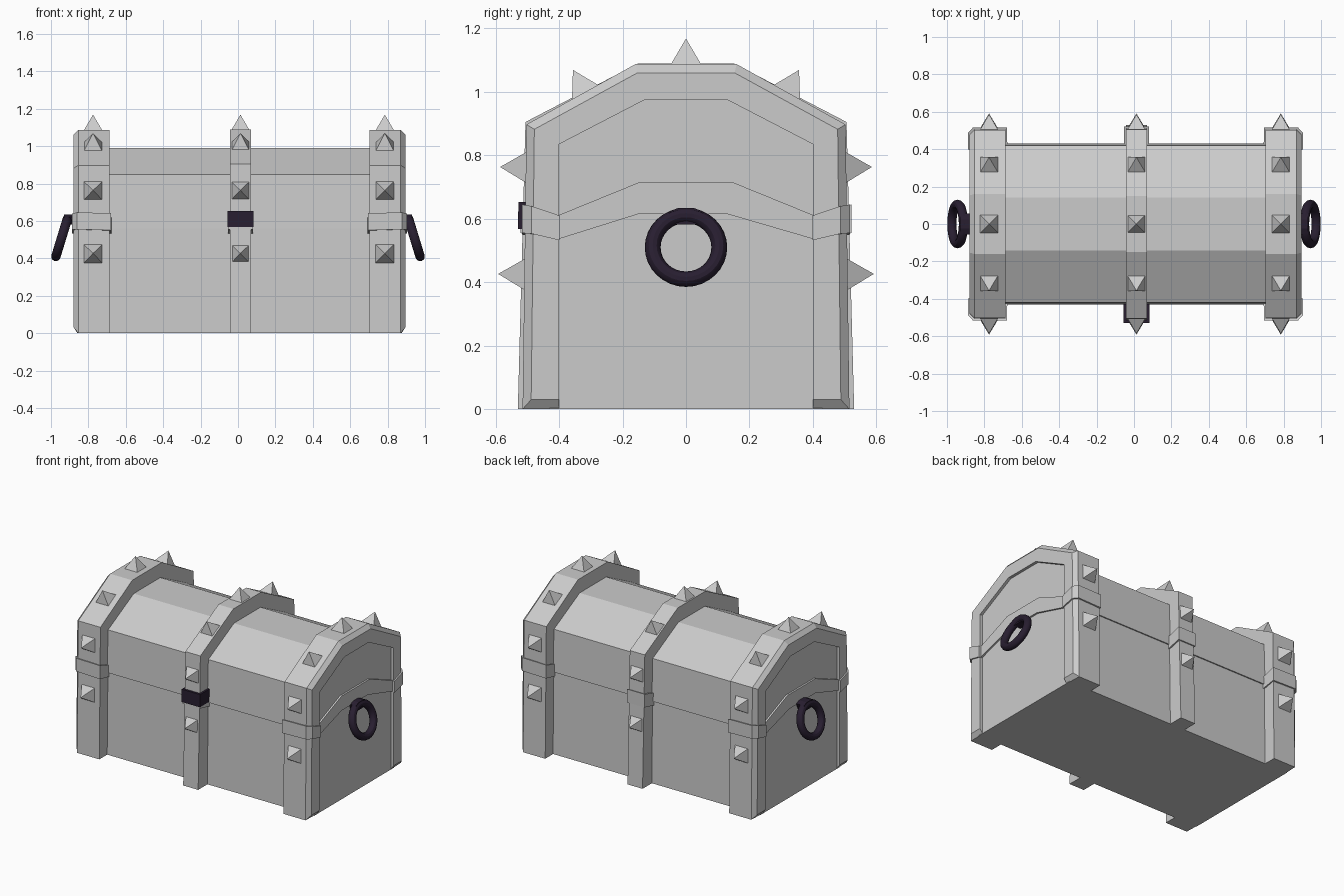
import bpy, bmesh, math
from mathutils import Vector

if "Cube" in bpy.data.objects:
    bpy.data.objects.remove(bpy.data.objects["Cube"])

OFF = 0.008  # small x offset of the chest body

dark = bpy.data.materials.new("dark_metal")
dark.diffuse_color = (0.021, 0.013, 0.03, 1)
dark.use_nodes = True
dark.node_tree.nodes["Principled BSDF"].inputs["Base Color"].default_value = dark.diffuse_color


def finish(name, bm, mat=None):
    bmesh.ops.recalc_face_normals(bm, faces=bm.faces)
    me = bpy.data.meshes.new(name)
    bm.to_mesh(me)
    bm.free()
    ob = bpy.data.objects.new(name, me)
    bpy.context.collection.objects.link(ob)
    if mat:
        me.materials.append(mat)
    return ob


def full(half):
    """Mirror a half profile (y, z) across y = 0."""
    return [(-y, z) for y, z in half] + [(y, z) for y, z in reversed(half)]


def prism(name, profile, x0, x1, mat=None):
    bm = bmesh.new()
    a = [bm.verts.new((x0, y, z)) for y, z in profile]
    b = [bm.verts.new((x1, y, z)) for y, z in profile]
    bm.faces.new(a)
    bm.faces.new(b)
    n = len(a)
    for i in range(n):
        bm.faces.new((a[i], a[(i + 1) % n], b[(i + 1) % n], b[i]))
    return finish(name, bm, mat)


def arch(name, section, caps):
    """Loop a cross-section of (x, half profile) over the chest."""
    bm = bmesh.new()
    rows = [[bm.verts.new((x, y, z)) for y, z in full(h)] for x, h in section]
    n = len(rows)
    for i in range(n):
        r, q = rows[i], rows[(i + 1) % n]
        for k in range(len(r) - 1):
            bm.faces.new((r[k], r[k + 1], q[k + 1], q[k]))
    for k in (0, -1):
        for cap in caps:
            bm.faces.new([rows[i][k] for i in cap])
    return finish(name, bm)


def slab(name, pts):
    """Solid from plan points (x, y, bottom z, top z)."""
    bm = bmesh.new()
    lo = [bm.verts.new((x, y, a)) for x, y, a, b in pts]
    hi = [bm.verts.new((x, y, b)) for x, y, a, b in pts]
    bm.faces.new(lo)
    bm.faces.new(hi)
    n = len(pts)
    for i in range(n):
        bm.faces.new((lo[i], lo[(i + 1) % n], hi[(i + 1) % n], hi[i]))
    return finish(name, bm)


def spike(name, x, y, z, normal):
    """Four-sided stud pointing along normal in the yz plane."""
    n = Vector(normal).normalized()
    u, v = Vector((1, 0, 0)), n.cross(Vector((1, 0, 0)))
    c = Vector((x, y, z)) - n * 0.005
    bm = bmesh.new()
    base = [bm.verts.new(c + u * a * 0.05 + v * b * 0.05)
            for a, b in ((-1, -1), (1, -1), (1, 1), (-1, 1))]
    tip = bm.verts.new(c + n * 0.085)
    bm.faces.new(base)
    for i in range(4):
        bm.faces.new((base[i], base[(i + 1) % 4], tip))
    finish(name, bm)


# chest base and faceted lid
prism("chest_base", full([(0.43, 0), (0.422, 0.56)]), OFF - 0.868, OFF + 0.868)
prism("chest_lid", full([(0.43, 0.56), (0.42, 0.848), (0.143, 0.99)]), OFF - 0.868, OFF + 0.868)

# chamfered end bands with their fittings
outer = [(0.515, 0), (0.503, 0.897), (0.16, 1.087)]
inset = [(0.488, 0.03), (0.478, 0.882), (0.153, 1.06)]
inner = [(0.4, 0), (0.4, 0.835), (0.13, 0.975)]
inner_up = [(0.4, 0.03)] + inner[1:]
for s, side in ((-1, "left"), (1, "right")):
    def X(d):
        return OFF + s * d
    arch(side + "_end_band",
         [(X(0.695), outer), (X(0.862), outer), (X(0.887), inset),
          (X(0.887), inner_up), (X(0.866), inner), (X(0.695), inner)],
         [(0, 1, 4, 5), (1, 2, 3, 4)])
    # angled strip across the end panel
    prism(side + "_end_strip",
          [(-0.405, 0.535), (-0.15, 0.615), (0.13, 0.615), (0.405, 0.535),
           (0.405, 0.61), (0.15, 0.714), (-0.15, 0.714), (-0.405, 0.61)],
          X(0.86), X(0.88))
    # clips around the band corners
    for t, where in ((-1, "front"), (1, "back")):
        slab(f"{side}_{where}_clip",
             [(X(d), t * y, a, b) for d, y, a, b in (
                 (0.685, 0.415, 0.53, 0.61), (0.688, 0.517, 0.55, 0.642),
                 (0.868, 0.517, 0.555, 0.645), (0.896, 0.487, 0.553, 0.64),
                 (0.896, 0.398, 0.532, 0.61), (0.862, 0.398, 0.532, 0.61))])
    # tilted ring handle and its lug
    bpy.ops.mesh.primitive_torus_add(
        major_segments=32, minor_segments=12, major_radius=0.105, minor_radius=0.025,
        location=(s * 0.943, 0, 0.51), rotation=(0, s * math.radians(73), 0))
    ring = bpy.context.object
    ring.name = side + "_ring_handle"
    ring.data.materials.append(dark)
    bpy.ops.object.shade_smooth_by_angle()
    prism(side + "_ring_lug",
          [(-0.038, 0.582), (0.038, 0.582), (0.055, 0.622), (0.025, 0.634),
           (-0.025, 0.634), (-0.055, 0.622)], s * 0.87, s * 0.93, dark)

# centre band with clips and lock
c_out = [(0.53, 0), (0.506, 0.905), (0.15, 1.09)]
arch("centre_band", [(-0.043, c_out), (0.07, c_out), (0.07, inner), (-0.043, inner)],
     [(0, 1, 2, 3)])
for t, where in ((-1, "front"), (1, "back")):
    slab(f"centre_{where}_clip",
         [(x, t * y, a, b) for x, y, a, b in (
             (-0.053, 0.415, 0.53, 0.615), (-0.053, 0.522, 0.555, 0.645),
             (0.08, 0.522, 0.555, 0.645), (0.08, 0.415, 0.53, 0.615))])
prism("front_lock", [(-0.53, 0.567), (-0.42, 0.567), (-0.42, 0.653), (-0.528, 0.653)],
      -0.056, 0.083, dark)

# spikes along all three bands
for name, x in (("left", -0.775), ("centre", 0.013), ("right", 0.785)):
    spike(name + "_top_spike", x, 0, 1.088, (0, 0, 1))
    for t, where in ((-1, "front"), (1, "back")):
        spike(f"{name}_{where}_low_spike", x, t * 0.512, 0.425, (0, t, 0.015))
        spike(f"{name}_{where}_high_spike", x, t * 0.506, 0.762, (0, t, 0.015))
        spike(f"{name}_{where}_slope_spike", x, t * 0.318, 0.999, (0, t * 0.48, 0.88))
